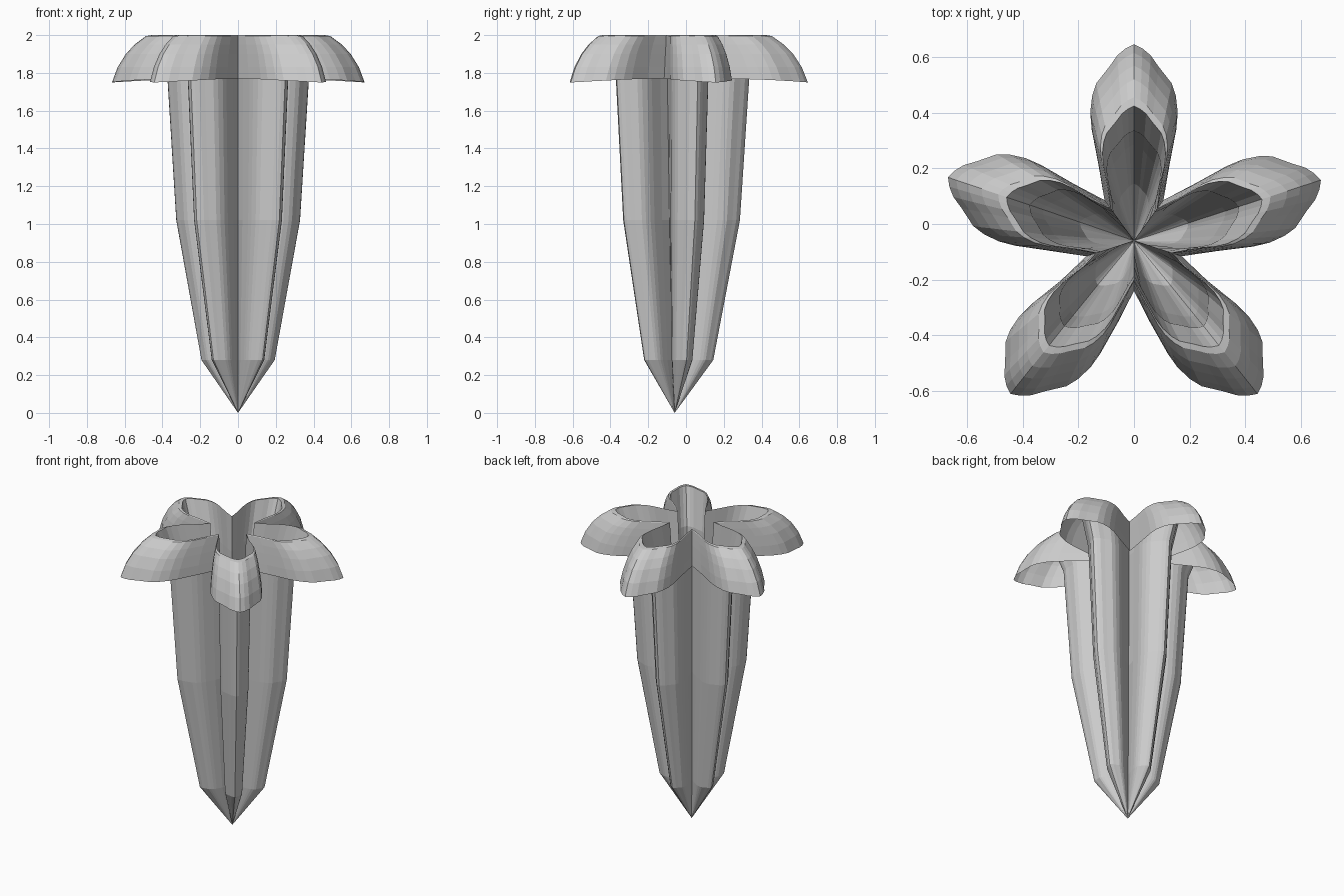
import bpy, bmesh, math
from mathutils import Vector

if "Cube" in bpy.data.objects:
    bpy.data.objects.remove(bpy.data.objects["Cube"])

CENTER = Vector((0, -0.06, 0))
# Half outline of one petal: (distance from centre, half width), tip to base
HALF = [(0.705, 0), (0.69, 0.03), (0.665, 0.06), (0.625, 0.088), (0.565, 0.135),
        (0.52, 0.15), (0.46, 0.157), (0.40, 0.152), (0.27, 0.127)]
OUTLINE = [(a, -w) for a, w in HALF[:0:-1]] + HALF
# Petal directions and sideways lean of the tips
PETALS = [(-54, 0.035), (18, 0.0), (90, 0.0), (162, -0.01), (234, -0.035)]
# Levels from the foot up the tube, over the rim and down the petal skirt:
# (height, length scale, width scale, valley radius)
LEVELS = [(0.28, 0.29, 0.33, 0.045), (1.02, 0.49, 0.54, 0.09),
          (1.77, 0.56, 0.62, 0.125), (2.0, 0.685, 0.72, 0.14),
          (1.995, 0.73, 0.77, 0.145), (1.95, 0.82, 0.85, 0.15),
          (1.90, 0.89, 0.91, 0.16), (1.83, 0.955, 0.97, 0.17),
          (1.77, 1.0, 1.0, 0.18)]


def ring(z, sl, sw, valley, hem):
    """Closed five-lobed outline at one height."""
    pts = []
    for ang, lean in PETALS:
        t = math.radians(ang)
        d = Vector((math.cos(t), math.sin(t), 0))
        n = Vector((-d.y, d.x, 0))
        for a, w in OUTLINE:
            side = w * sw + lean * max(0, a - 0.25) / 0.45 * sw
            drop = 0.02 * (a / 0.7) ** 3 if hem else 0
            pts.append(CENTER + d * a * sl + n * side + Vector((0, 0, z - drop)))
        v = t + math.radians(36)
        pts.append(CENTER + Vector((math.cos(v) * valley, math.sin(v) * valley, z)))
    return pts


bm = bmesh.new()
rings = [[bm.verts.new(p) for p in ring(*lv, hem=(i == len(LEVELS) - 1))]
         for i, lv in enumerate(LEVELS)]
count = len(rings[0])

# Pointed foot
foot = bm.verts.new(CENTER)
for j in range(count):
    bm.faces.new((foot, rings[0][(j + 1) % count], rings[0][j]))

# Tube, rim and curled petals
for low, up in zip(rings, rings[1:]):
    for j in range(count):
        k = (j + 1) % count
        bm.faces.new((low[j], low[k], up[k], up[j]))

mesh = bpy.data.meshes.new("trumpet_flower")
bm.to_mesh(mesh)
bm.free()
flower = bpy.data.objects.new("trumpet_flower", mesh)
bpy.context.collection.objects.link(flower)
